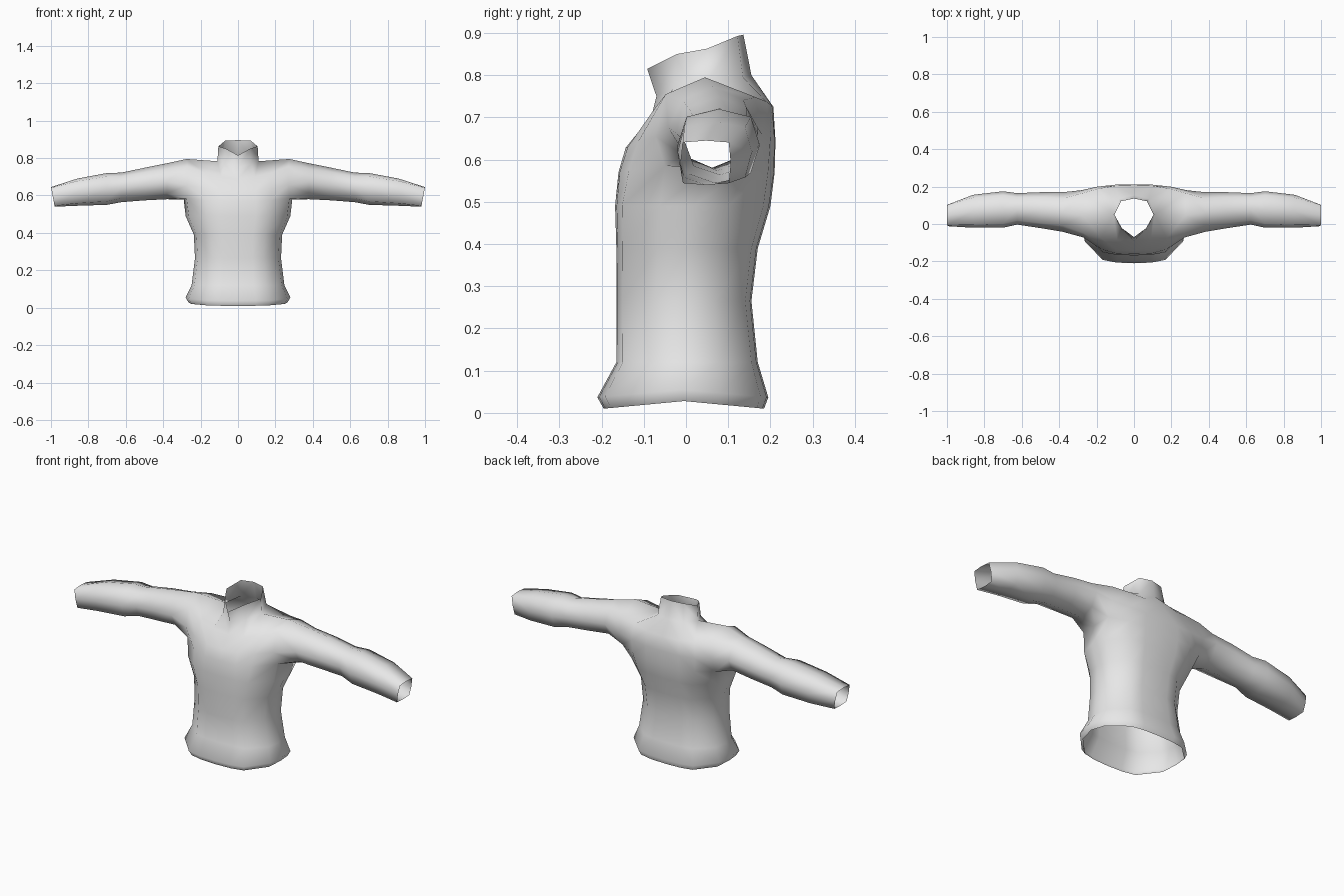
import bpy, bmesh

cube = bpy.data.objects.get("Cube")
if cube:
    bpy.data.objects.remove(cube, do_unlink=True)

# One plain cloth colour
cloth = bpy.data.materials.new("light grey cloth")
cloth.use_nodes = True
cloth.diffuse_color = (0.8, 0.8, 0.8, 1)
cloth.node_tree.nodes["Principled BSDF"].inputs["Base Color"].default_value = (0.8, 0.8, 0.8, 1)

bm = bmesh.new()


def row(points):
    return [bm.verts.new(p) for p in points]


def bridge(a, b, closed=False):
    """Fill quads between two rows of equal length."""
    n = len(a)
    for i in range(n if closed else n - 1):
        j = (i + 1) % n
        bm.faces.new((a[i], a[j], b[j], b[i]))


# Left half of the body: nine columns from front centre round to back centre
SECTION = [(0, -1), (.34, -.98), (.60, -.91), (.94, -.42), (1, 0),
           (.94, .45), (.60, .91), (.34, .98), (0, 1)]
# height, half width, front y, back y
LEVELS = [(.010, .265, -.195, .185), (.037, .280, -.210, .195),
          (.120, .248, -.165, .170), (.265, .230, -.165, .155),
          (.390, .236, -.165, .170), (.490, .280, -.168, .200)]
rings = []
for i, (z, w, front, back) in enumerate(LEVELS):
    mid, half = (front + back) / 2, (back - front) / 2
    lift = .018 if i < 2 else 0          # hem rises at the sides
    rings.append(row([(w * u, mid + half * v, z + lift * (1 - abs(v)))
                      for u, v in SECTION]))

# Armpit level
armpit = row([(0, -.160, .57), (.095, -.157, .57), (.175, -.135, .575),
              (.275, -.050, .585), (.290, .055, .578), (.285, .150, .582),
              (.190, .195, .575), (.10, .208, .57), (0, .210, .57)])
rings.append(armpit)
for a, b in zip(rings, rings[1:]):
    bridge(a, b)

# Chest and upper back, leaving the armhole open
chest = row([(0, -.143, .628), (.095, -.138, .63), (.180, -.115, .64), (.270, -.072, .655)])
collarbone = row([(0, -.085, .69), (.09, -.085, .70), (.175, -.075, .72), (.270, -.048, .755)])
blade = row([(.285, .180, .66), (.195, .200, .65), (.10, .210, .645), (0, .212, .645)])
nape = row([(.275, .165, .748), (.185, .190, .738), (.10, .204, .728), (0, .207, .725)])
bridge(armpit[:4], chest)
bridge(chest, collarbone)
bridge(armpit[5:], blade)
bridge(blade, nape)

# Shoulders and neck base
shoulder = bm.verts.new((.275, .045, .795))
neck = row([(0, -.070, .75), (.07, -.030, .768), (.11, .050, .783),
            (.08, .135, .795), (0, .155, .80)])
bridge(collarbone, neck[:3] + [shoulder])
bridge(nape, [shoulder] + neck[2:])

# Open collar, higher at the back
collar = row([(0, -.092, .815), (.065, -.022, .850), (.105, .050, .863),
              (.068, .122, .893), (0, .136, .896)])
bridge(neck, collar)

# Sleeve: x, y range, z range, corner cut
SLEEVE = [(.38, -.042, .170, .580, .772, .16), (.50, -.022, .170, .574, .748, .14),
          (.625, -.003, .165, .564, .722, .13), (.70, -.020, .175, .550, .720, .11),
          (.86, -.020, .156, .545, .690, .09), (.99, -.012, .106, .540, .645, .04)]
loop = [armpit[3], armpit[4], armpit[5], blade[0], nape[0], shoulder, collarbone[3], chest[3]]
for x, y0, y1, z0, z1, c in SLEEVE:
    outline = [(c, c), (.5, 0), (1 - c, c), (1, .5), (1 - c, 1 - c), (.5, 1), (c, 1 - c), (0, .5)]
    slant = .02 if x > .9 else 0         # cuff leans outwards at the top
    ring = row([(x + slant * (v - .5), y0 + (y1 - y0) * u, z0 + (z1 - z0) * v)
                for u, v in outline])
    bridge(loop, ring, closed=True)
    loop = ring

# Consistent outward normals
bmesh.ops.recalc_face_normals(bm, faces=bm.faces)
bm.normal_update()
front_face = chest[0].link_faces[0]
if front_face.normal.y > 0:
    bmesh.ops.reverse_faces(bm, faces=bm.faces)
for f in bm.faces:
    f.smooth = True

mesh = bpy.data.meshes.new("sweater")
bm.to_mesh(mesh)
bm.free()
mesh.materials.append(cloth)
sweater = bpy.data.objects.new("sweater", mesh)
bpy.context.collection.objects.link(sweater)

# Right half
mirror = sweater.modifiers.new("right half", 'MIRROR')
mirror.use_axis[0] = True
mirror.use_clip = True
mirror.merge_threshold = .001
